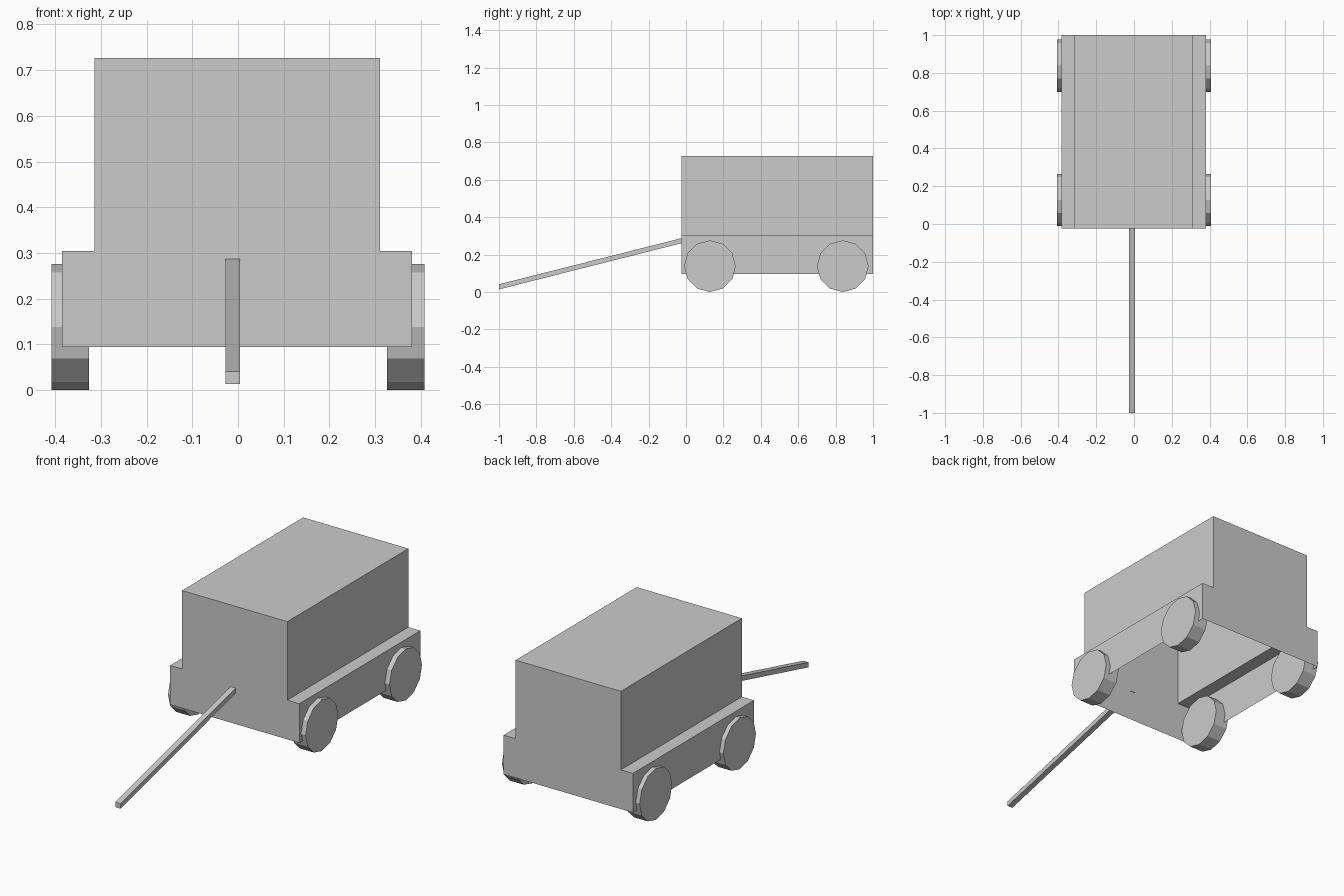
import bpy, bmesh
from math import radians
from mathutils import Matrix, Vector

if "Cube" in bpy.data.objects:
    bpy.data.objects.remove(bpy.data.objects["Cube"])


def finish(name, bm):
    bmesh.ops.recalc_face_normals(bm, faces=bm.faces)
    mesh = bpy.data.meshes.new(name)
    bm.to_mesh(mesh)
    bm.free()
    obj = bpy.data.objects.new(name, mesh)
    bpy.context.collection.objects.link(obj)
    return obj


def extrude_profile(points, offset):
    """Closed prism from a profile polygon pushed along an offset."""
    bm = bmesh.new()
    face = bm.faces.new([bm.verts.new(p) for p in points])
    result = bmesh.ops.extrude_face_region(bm, geom=[face], use_keep_orig=True)
    verts = [g for g in result["geom"] if isinstance(g, bmesh.types.BMVert)]
    bmesh.ops.translate(bm, verts=verts, vec=Vector(offset))
    return bm


# Wagon body: stepped box shell, open underneath
BOTTOM, LEDGE, TOP = 0.095, 0.305, 0.726
CENTRE, LOWER, UPPER = -0.002, 0.383, 0.312
half = [(LOWER, BOTTOM), (LOWER, LEDGE), (UPPER, LEDGE), (UPPER, TOP)]
outline = half + [(-x, z) for x, z in reversed(half)]
bm = extrude_profile([(CENTRE + x, -0.025, z) for x, z in outline], (0, 1.025, 0))
bmesh.ops.recalc_face_normals(bm, faces=bm.faces)
floor = [f for f in bm.faces if all(abs(v.co.z - BOTTOM) < 1e-4 for v in f.verts)]
bmesh.ops.delete(bm, geom=floor, context='FACES_ONLY')
finish("wagon_body", bm)

# Pull handle: square bar sloping down to the front
x0, x1 = -0.027, 0.004
bar_end = [(x0, -1, 0.014), (x1, -1, 0.014), (x1, -1, 0.041), (x0, -1, 0.041)]
finish("pull_handle", extrude_profile(bar_end, (0, 0.977, 0.247)))

# Wheels: twelve-sided discs set into the body sides
RADIUS, INNER, OUTER = 0.138, 0.326, 0.408
for side, s in (("left", -1), ("right", 1)):
    for end, y in (("front", 0.128), ("back", 0.838)):
        bm = bmesh.new()
        place = Matrix.Translation((s * (INNER + OUTER) / 2, y, RADIUS))
        bmesh.ops.create_cone(bm, cap_ends=True, segments=12,
                              radius1=RADIUS, radius2=RADIUS, depth=OUTER - INNER,
                              matrix=place @ Matrix.Rotation(radians(90), 4, 'Y'))
        finish(f"{end}_{side}_wheel", bm)
